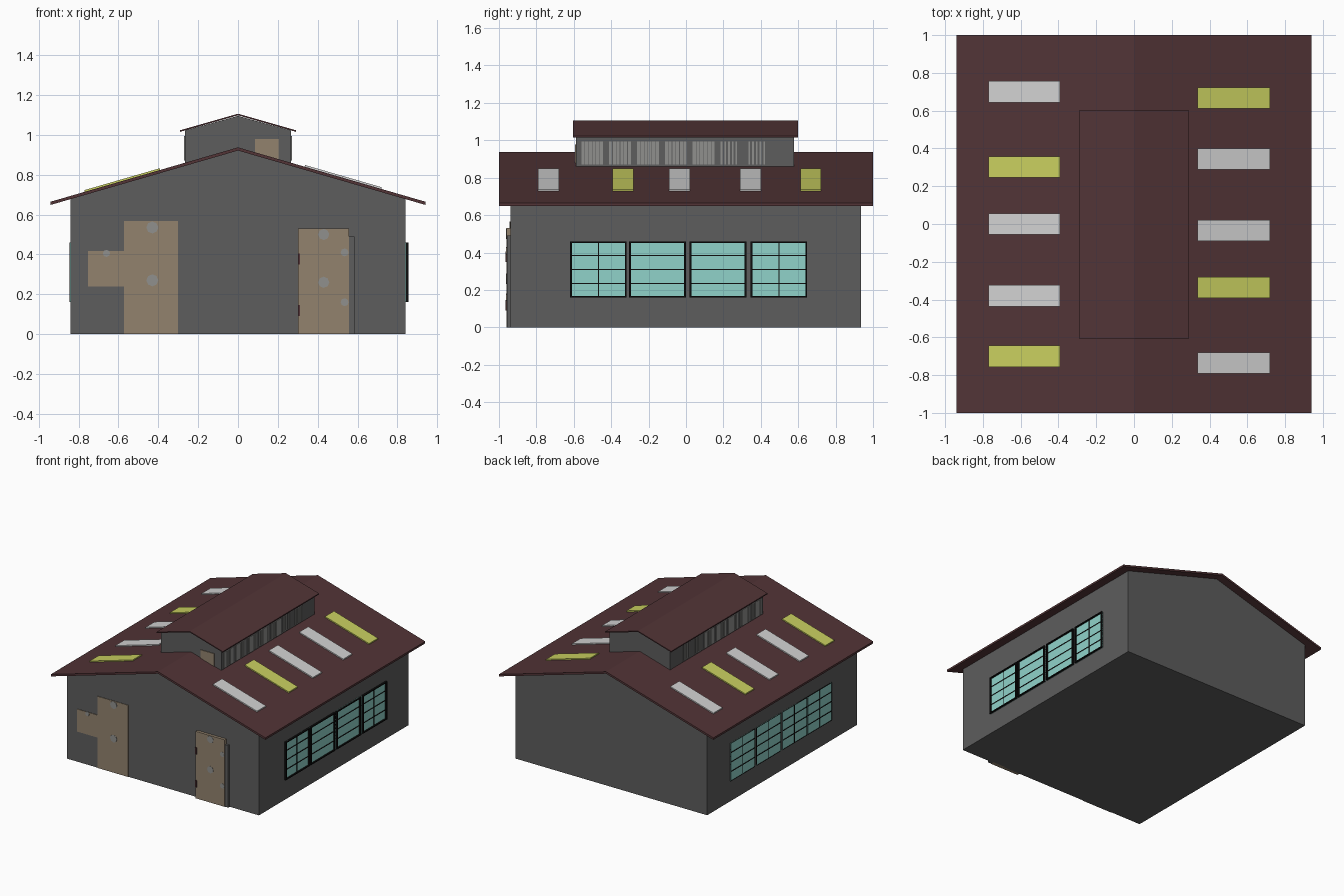
import bpy, bmesh, math
from mathutils import Matrix

if "Cube" in bpy.data.objects:
    bpy.data.objects.remove(bpy.data.objects["Cube"], do_unlink=True)


def material(name, r, g, b):
    m = bpy.data.materials.new(name)
    m.use_nodes = True
    m.diffuse_color = (r, g, b, 1)
    m.node_tree.nodes["Principled BSDF"].inputs["Base Color"].default_value = (r, g, b, 1)
    return m


WALL = material("wall grey", 0.11, 0.11, 0.11)
ROOF = material("roof maroon", 0.084, 0.034, 0.037)
GLASS = material("glass teal", 0.28, 0.65, 0.59)
FRAME = material("frame black", 0.004, 0.004, 0.004)
WOOD = material("door wood", 0.29, 0.225, 0.155)
PALE = material("skylight white", 0.64, 0.64, 0.64)
YELLOW = material("skylight yellow", 0.58, 0.62, 0.115)
METAL = material("metal grey", 0.28, 0.28, 0.27)


def finish(name, bm, mat):
    bmesh.ops.recalc_face_normals(bm, faces=bm.faces)
    mesh = bpy.data.meshes.new(name)
    bm.to_mesh(mesh)
    bm.free()
    mesh.materials.append(mat)
    obj = bpy.data.objects.new(name, mesh)
    bpy.context.collection.objects.link(obj)
    return obj


def boxes(name, mat, spans, shear=0):
    """Boxes from (x0, x1, y0, y1, z0, z1) spans; shear tilts z along x."""
    bm = bmesh.new()
    for x0, x1, y0, y1, z0, z1 in spans:
        for v in bmesh.ops.create_cube(bm, size=1)["verts"]:
            v.co.x = x1 if v.co.x > 0 else x0
            v.co.y = y1 if v.co.y > 0 else y0
            v.co.z = (z1 if v.co.z > 0 else z0) + shear * v.co.x
    return finish(name, bm, mat)


def prism(name, mat, profile, y0, y1):
    """Extrude an xz profile along y."""
    bm = bmesh.new()
    face = bm.faces.new([bm.verts.new((x, y0, z)) for x, z in profile])
    new = bmesh.ops.extrude_face_region(bm, geom=[face])["geom"]
    bmesh.ops.translate(bm, vec=(0, y1 - y0, 0),
                        verts=[g for g in new if isinstance(g, bmesh.types.BMVert)])
    return finish(name, bm, mat)


def gable_house(name, half, y0, y1, base, eave, ridge):
    prism(name, WALL, [(-half, base), (half, base), (half, eave),
                       (0, ridge), (-half, eave)], y0, y1)


def gable_roof(name, half, y0, y1, eave, ridge, t):
    prism(name, ROOF, [(-half, eave - t), (-half, eave), (0, ridge), (half, eave),
                       (half, eave - t), (0, ridge - t)], y0, y1)


# Main hall and roof
SLOPE = 0.29
RIDGE = 0.937
gable_house("hall_walls", 0.84, -0.938, 0.935, 0, 0.678, 0.921)
gable_roof("main_roof", 0.94, -1, 1, RIDGE - SLOPE * 0.94, RIDGE, 0.016)

# Raised ridge vent
gable_house("ridge_vent_walls", 0.265, -0.588, 0.578, 0.8, 1.022, 1.095)
gable_roof("ridge_vent_roof", 0.29, -0.605, 0.6, 1.023, 1.106, 0.008)
boxes("ridge_vent_board", WOOD, [(0.085, 0.205, -0.593, -0.58, 0.86, 0.978)])

# Vertical louvre slats: five dense banks, two sparse
for side, label in ((1, "left"), (-1, "right")):
    slats = []
    for bank in range(7):
        start = -0.56 + 0.149 * bank
        count, width = (6, 0.0165) if bank < 5 else (5, 0.009)
        for i in range(count):
            y = start + 0.02 * i
            slats.append((side * 0.264, side * 0.27, y, y + width, 0.87, 0.993))
    boxes(label + "_louvres", METAL, slats)

# Skylights lying on the roof slopes
skylights = {
    "left": (1, 0.335, 0.72, [(0.667, YELLOW), (0.345, PALE), (-0.035, PALE),
                              (-0.337, YELLOW), (-0.735, PALE)]),
    "right": (-1, -0.77, -0.392, [(0.7, PALE), (0.302, YELLOW), (0, PALE),
                                  (-0.38, PALE), (-0.7, YELLOW)]),
}
for label, (side, x0, x1, row) in skylights.items():
    for n, (y, mat) in enumerate(row, 1):
        boxes(f"{label}_skylight_{n}", mat,
              [(x0, x1, y - 0.056, y + 0.056, RIDGE - 0.004, RIDGE + 0.009)],
              shear=-side * SLOPE)

# Side windows: panes, glazing bars and surrounds
Z0, Z1, W = 0.16, 0.46, 0.303
STARTS = (-0.62, -0.304, 0.02, 0.345)
for side, label in ((1, "left"), (-1, "right")):
    x = side * 0.838
    panes, bars, surround = [], [], []
    edge = 0.01 if side > 0 else 0.003
    depth = side * (0.855 if side > 0 else 0.846)
    for n, y in enumerate(STARTS):
        panes.append((x, side * 0.843, y, y + W, Z0, Z1))
        for k in (1, 2, 3):
            z = Z0 + (Z1 - Z0) * k / 4
            bars.append((x, side * 0.846, y, y + W, z - 0.003, z + 0.003))
        if side < 0 or n in (0, 3):
            mid = y + W / 2
            bars.append((x, side * 0.846, mid - 0.003, mid + 0.003, Z0, Z1))
        surround += [(x, depth, y, y + edge, Z0, Z1),
                     (x, depth, y + W - edge, y + W, Z0, Z1),
                     (x, depth, y, y + W, Z0, Z0 + edge * 0.8),
                     (x, depth, y, y + W, Z1 - edge * 0.8, Z1)]
    boxes(label + "_window_glass", GLASS, panes)
    boxes(label + "_window_bars", FRAME, bars)
    boxes(label + "_window_frames", FRAME, surround)


def studs(name, y, spots):
    """Flat round plates facing the front."""
    bm = bmesh.new()
    for x, z, r in spots:
        bmesh.ops.create_cone(bm, cap_ends=True, segments=8, radius1=r, radius2=r,
                              depth=0.004, matrix=Matrix.Translation((x, y, z))
                              @ Matrix.Rotation(math.pi / 2, 4, "X"))
    finish(name, bm, METAL)


# Flush large door with its side board
boxes("large_door", WOOD, [(-0.572, -0.302, -0.942, -0.93, 0, 0.567)])
boxes("side_board", WOOD, [(-0.752, -0.572, -0.942, -0.93, 0.24, 0.418)])
studs("large_door_plates", -0.942, [(-0.43, 0.535, 0.03), (-0.43, 0.27, 0.03),
                                    (-0.66, 0.405, 0.018)])

# Small door standing proud, with post and hinges
boxes("small_door", WOOD, [(0.302, 0.556, -0.96, -0.93, 0, 0.53)])
boxes("door_post", WALL, [(0.556, 0.584, -0.957, -0.93, 0, 0.49)])
studs("small_door_plates", -0.96, [(0.43, 0.5, 0.028), (0.535, 0.41, 0.02),
                                   (0.43, 0.26, 0.028), (0.535, 0.16, 0.02)])
boxes("door_hinges", ROOF, [(0.3, 0.312, -0.964, -0.94, z, z + 0.055)
                            for z in (0.09, 0.35)])
